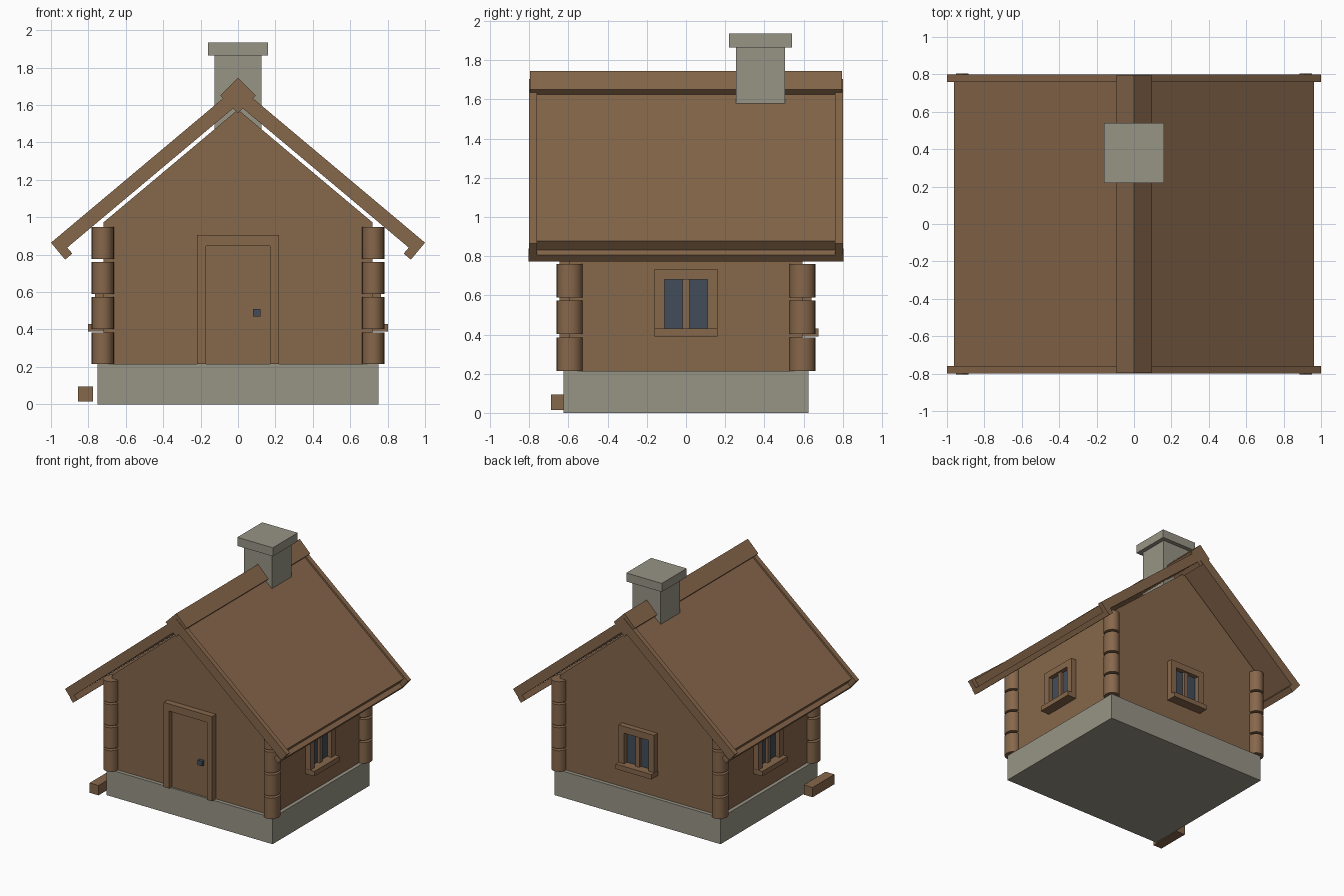
import bpy, bmesh, math
from mathutils import Vector

if "Cube" in bpy.data.objects:
    bpy.data.objects.remove(bpy.data.objects["Cube"])


def material(name, rgb):
    m = bpy.data.materials.new(name)
    m.diffuse_color = (*rgb, 1)
    m.use_nodes = True
    m.node_tree.nodes["Principled BSDF"].inputs["Base Color"].default_value = m.diffuse_color
    return m


WOOD = material("brown wood", (0.240, 0.135, 0.070))
STONE = material("grey stone", (0.310, 0.295, 0.235))
GLASS = material("dark blue glass", (0.054, 0.074, 0.102))


def finish(name, bm, mat):
    bmesh.ops.recalc_face_normals(bm, faces=bm.faces)
    me = bpy.data.meshes.new(name)
    bm.to_mesh(me)
    bm.free()
    me.materials.append(mat)
    ob = bpy.data.objects.new(name, me)
    bpy.context.collection.objects.link(ob)
    return ob


def box(name, x, y, z, mat):
    """Box from (min, max) ranges."""
    bm = bmesh.new()
    bmesh.ops.create_cube(bm, size=1)
    for v in bm.verts:
        v.co = [(r[0] + r[1]) / 2 + c * (r[1] - r[0]) for r, c in zip((x, y, z), v.co)]
    return finish(name, bm, mat)


def prism(name, pts, y0, y1, mat):
    """Extrude an xz outline along y."""
    bm = bmesh.new()
    f = bm.faces.new([bm.verts.new((x, y0, z)) for x, z in pts])
    ext = bmesh.ops.extrude_face_region(bm, geom=[f])["geom"]
    for v in ext:
        if isinstance(v, bmesh.types.BMVert):
            v.co.y = y1
    return finish(name, bm, mat)


# Stone base and gabled body
box("foundation", (-0.75, 0.75), (-0.625, 0.625), (0, 0.215), STONE)
prism("walls", [(-0.72, 0.21), (0.72, 0.21), (0.72, 0.972), (0, 1.576), (-0.72, 0.972)],
      -0.595, 0.595, WOOD)

# Roof slope frame: "along" runs down the slope, "down" is perpendicular to it
ANG = math.radians(40)
ALONG = Vector((math.cos(ANG), -math.sin(ANG)))
DOWN = Vector((-math.sin(ANG), -math.cos(ANG)))
TIP = Vector((1.0, 0.864))


def roof_point(back, depth):
    return TIP - ALONG * back + DOWN * depth


def chevron(name, back, top, bottom, y0, y1):
    """Both roof slopes as one bent board."""
    a, b = roof_point(back, top), roof_point(back, bottom)
    t = math.tan(ANG)
    pts = [(a.x, a.y), (0, a.y + a.x * t), (-a.x, a.y),
           (-b.x, b.y), (0, b.y + b.x * t), (b.x, b.y)]
    return prism(name, pts, y0, y1, WOOD)


chevron("roof_panels", 0.037, 0.014, 0.074, -0.764, 0.764)
chevron("front_bargeboard", 0, 0, 0.076, -0.8, -0.76)
chevron("back_bargeboard", 0, 0, 0.076, 0.76, 0.8)

# Eave battens under both roof edges
for side, label in ((-1, "left"), (1, "right")):
    corners = [roof_point(b, d) for b, d in ((0, 0.075), (0, 0.118), (0.05, 0.118), (0.05, 0.075))]
    prism(label + "_eave_batten", [(side * p.x, p.y) for p in corners], -0.805, 0.805, WOOD)

# Square ridge beam set on its corner
prism("ridge_beam", [(0, 1.745), (0.095, 1.65), (0, 1.555), (-0.095, 1.65)], -0.797, 0.795, WOOD)

# Chimney
box("chimney_stack", (-0.126, 0.126), (0.256, 0.506), (1.47, 1.87), STONE)
box("chimney_cap", (-0.16, 0.16), (0.22, 0.54), (1.865, 1.935), STONE)

# Corner posts made of four short logs
for sx in (-1, 1):
    for sy in (-1, 1):
        bm = bmesh.new()
        for i in range(4):
            new = bmesh.ops.create_cone(bm, cap_ends=True, segments=24, radius1=1, radius2=1, depth=0.17)
            for v in new["verts"]:
                v.co = (sx * 0.723 + v.co.x * 0.059, sy * 0.594 + v.co.y * 0.066,
                        0.3 + i * 0.1875 + v.co.z)
        post = finish("corner_post", bm, WOOD)
        for p in post.data.polygons:
            p.use_smooth = abs(p.normal.z) < 0.5

# Door
box("door_leaf", (-0.17, 0.17), (-0.61, -0.59), (0.215, 0.846), WOOD)
for sx in (-1, 1):
    box("door_jamb", sorted((sx * 0.17, sx * 0.218)), (-0.645, -0.59), (0.215, 0.846), WOOD)
box("door_lintel", (-0.218, 0.218), (-0.645, -0.59), (0.846, 0.905), WOOD)
box("door_handle", (0.08, 0.12), (-0.635, -0.605), (0.47, 0.51), GLASS)


def window(label, turn, wall):
    """Window built facing -y at distance wall, then turned about z."""
    def part(name, x, out, z, mat=WOOD):
        ob = box(label + "_window_" + name, x, (-wall - out, -wall + 0.01), z, mat)
        ob.rotation_euler.z = turn
    part("glass", (-0.11, 0.11), 0.008, (0.43, 0.68), GLASS)
    part("mullion", (-0.018, 0.018), 0.03, (0.43, 0.68))
    part("left_jamb", (-0.16, -0.11), 0.045, (0.43, 0.68))
    part("right_jamb", (0.11, 0.16), 0.045, (0.43, 0.68))
    part("head", (-0.16, 0.16), 0.045, (0.68, 0.735))
    part("sill", (-0.162, 0.162), 0.082, (0.39, 0.43))


window("right", math.pi / 2, 0.72)
window("left", -math.pi / 2, 0.72)
window("back", math.pi, 0.595)

# Loose timber beside the base
box("timber_block", (-0.855, -0.775), (-0.69, -0.41), (0.015, 0.095), WOOD)
